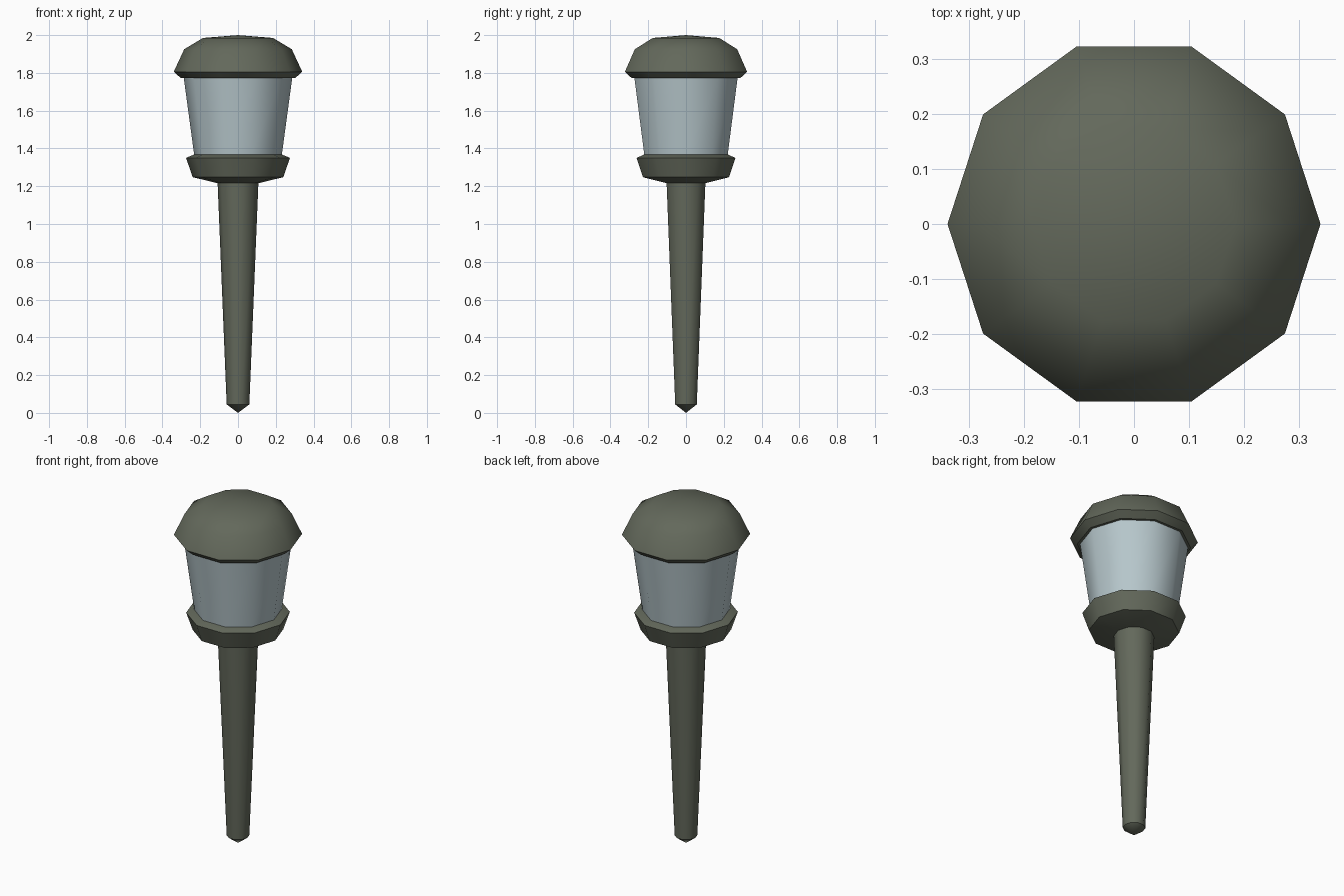
import bpy, bmesh, math

if "Cube" in bpy.data.objects:
    bpy.data.objects.remove(bpy.data.objects["Cube"])

SIDES = 10


def material(name, rgb):
    m = bpy.data.materials.new(name)
    m.diffuse_color = (*rgb, 1)
    m.use_nodes = True
    m.node_tree.nodes["Principled BSDF"].inputs["Base Color"].default_value = m.diffuse_color
    return m


metal = material("dark grey green metal", (0.125, 0.14, 0.105))
glass = material("pale blue glass", (0.47, 0.57, 0.60))


def lathe(name, profile, mat):
    """Spin a (radius, height) profile, listed bottom to top, around z."""
    bm = bmesh.new()
    rings = []
    for r, z in profile:
        n = SIDES if r > 0 else 1
        rings.append([bm.verts.new((r * math.cos(math.tau * i / SIDES),
                                    r * math.sin(math.tau * i / SIDES), z))
                      for i in range(n)])
    for a, b in zip(rings, rings[1:]):
        for i in range(SIDES):
            j = (i + 1) % SIDES
            if len(a) == 1:
                bm.faces.new((a[0], b[j], b[i]))
            elif len(b) == 1:
                bm.faces.new((a[i], a[j], b[0]))
            else:
                bm.faces.new((a[i], a[j], b[j], b[i]))
    me = bpy.data.meshes.new(name)
    bm.to_mesh(me)
    bm.free()
    me.materials.append(mat)
    ob = bpy.data.objects.new(name, me)
    bpy.context.collection.objects.link(ob)
    bpy.ops.object.select_all(action='DESELECT')
    ob.select_set(True)
    bpy.context.view_layer.objects.active = ob
    bpy.ops.object.shade_smooth_by_angle(angle=math.radians(40))
    return ob


# ground stake with a blunt point
lathe("stake", [(0, 0), (0.06, 0.045), (0.108, 1.217)], metal)
# collar under the lamp
lathe("collar", [(0, 1.216), (0.108, 1.216), (0.24, 1.248), (0.275, 1.35),
                 (0.235, 1.367), (0, 1.367)], metal)
# flared lamp glass
lathe("lamp_glass", [(0.232, 1.366), (0.287, 1.773)], glass)
# domed cap
lathe("cap", [(0, 1.772), (0.302, 1.772), (0.34, 1.806), (0.285, 1.925),
              (0.185, 1.985), (0, 2.0)], metal)
